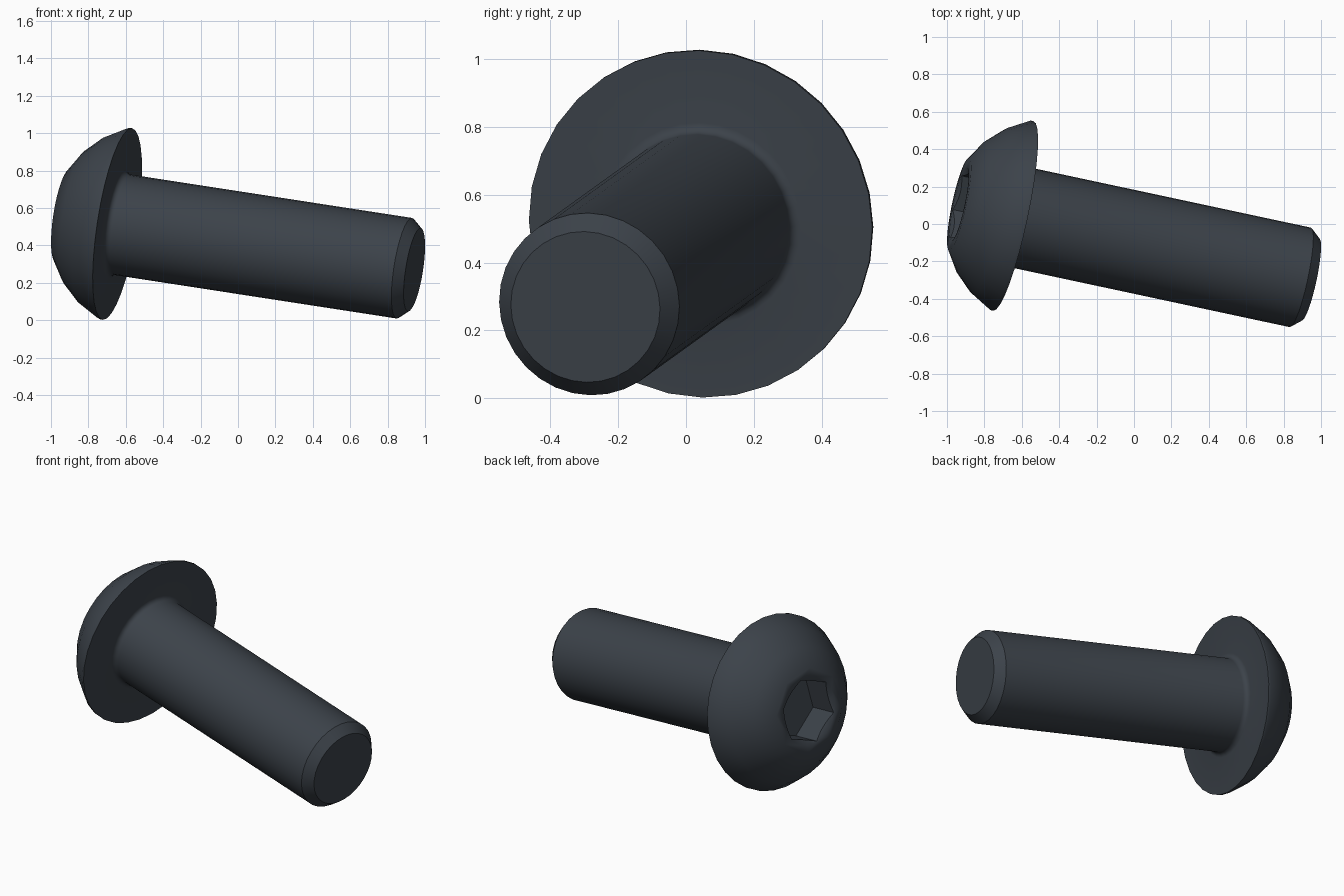
import bpy, bmesh
from math import sin, cos, pi, radians, atan2, hypot
from mathutils import Vector, Matrix

cube = bpy.data.objects.get("Cube")
if cube:
    bpy.data.objects.remove(cube)

SIDES = 32
HEAD_R, HEAD_H, TOP_R, RIM = 0.518, 0.30, 0.253, 0.015
SHAFT_R, LENGTH, CHAMFER, FILLET = 0.272, 1.642, 0.047, 0.03
SOCKET_R, SOCKET_DEPTH = 0.198, 0.178

# Tilted frame: local z runs along the bolt axis, out through the head
out = Vector((-0.967, 0.207, 0.149)).normalized()
side = Vector((out.y, out.x, 0)).normalized()
side = Vector((0, 0, 1)).cross(out).normalized()
up = out.cross(side)
place = Matrix.Translation((-0.645, 0.043, 0.514)) @ Matrix((side, up, out)).transposed().to_4x4()

steel = bpy.data.materials.new("dark steel")
steel.use_nodes = True
colour = (0.045, 0.055, 0.068, 1)
steel.diffuse_color = colour
steel.node_tree.nodes["Principled BSDF"].inputs["Base Color"].default_value = colour


def lathe(name, profile, sides, turn=0):
    """Closed solid of revolution from (radius, height) points, bottom to top."""
    bm = bmesh.new()
    rings = []
    for r, z in profile:
        angles = [turn + 2 * pi * i / sides for i in range(sides)]
        rings.append([bm.verts.new((r * cos(a), r * sin(a), z)) for a in angles])
    for low, high in zip(rings, rings[1:]):
        for i in range(sides):
            j = (i + 1) % sides
            bm.faces.new((low[i], low[j], high[j], high[i]))
    bm.faces.new(rings[0][::-1])
    bm.faces.new(rings[-1])
    mesh = bpy.data.meshes.new(name)
    bm.to_mesh(mesh)
    bm.free()
    mesh.materials.append(steel)
    obj = bpy.data.objects.new(name, mesh)
    bpy.context.collection.objects.link(obj)
    obj.matrix_world = place
    return obj


# Shaft with chamfered tip, then a fillet flaring into the underside of the head
profile = [(SHAFT_R - CHAMFER, -LENGTH), (SHAFT_R, -LENGTH + 0.055)]
for i in range(5):
    a = i * pi / 8
    profile.append((SHAFT_R + FILLET * (1 - cos(a)), -FILLET * (1 - sin(a))))

# Domed head: short rim, then an arc centred on the axis up to the flat top
centre = (TOP_R**2 + HEAD_H**2 - HEAD_R**2 - RIM**2) / (2 * (HEAD_H - RIM))
radius = hypot(HEAD_R, RIM - centre)
start, end = atan2(RIM - centre, HEAD_R), atan2(HEAD_H - centre, TOP_R)
profile.append((HEAD_R, 0))
for i in range(4):
    a = start + (end - start) * i / 3
    profile.append((radius * cos(a), centre + radius * sin(a)))
bolt = lathe("button_head_bolt", profile, SIDES, radians(1.2))

# Hex socket with a countersunk mouth
hexagon = lathe("socket_cutter", [(SOCKET_R, HEAD_H - SOCKET_DEPTH), (SOCKET_R, HEAD_H + 0.1)],
                6, radians(40))
cone = lathe("mouth_cutter", [(0.15, HEAD_H - 0.03), (0.252, HEAD_H + 0.03)], SIDES)
for cutter in (hexagon, cone):
    cutter.hide_render = True
    cut = bolt.modifiers.new("cut", 'BOOLEAN')
    cut.operation = 'DIFFERENCE'
    cut.solver = 'EXACT'
    cut.object = cutter

# Bake the cuts and discard the cutters
bpy.context.view_layer.update()
baked = bpy.data.meshes.new_from_object(bolt.evaluated_get(bpy.context.evaluated_depsgraph_get()))
bolt.modifiers.clear()
bolt.data = baked
for cutter in (hexagon, cone):
    bpy.data.objects.remove(cutter)

bpy.ops.object.select_all(action='DESELECT')
bolt.select_set(True)
bpy.context.view_layer.objects.active = bolt
bpy.ops.object.shade_smooth_by_angle(angle=radians(35))
